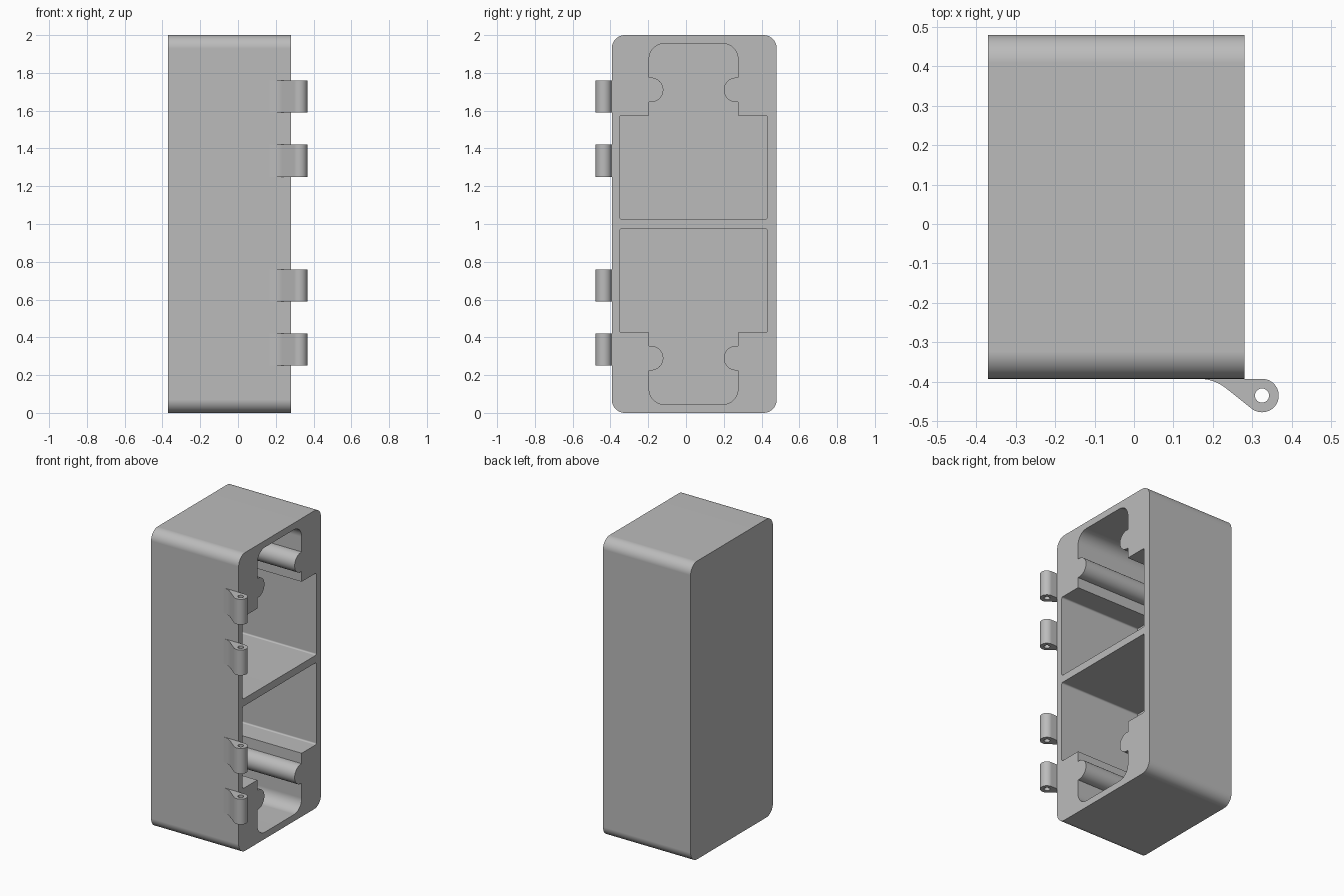
import bpy, bmesh
from math import sin, cos, radians, tan
from mathutils import Vector

if "Cube" in bpy.data.objects:
    bpy.data.objects.remove(bpy.data.objects["Cube"], do_unlink=True)

grey = bpy.data.materials.new("plain_grey")
grey.use_nodes = True
grey.diffuse_color = (0.5, 0.5, 0.5, 1)
grey.node_tree.nodes["Principled BSDF"].inputs["Base Color"].default_value = (0.5, 0.5, 0.5, 1)

LEFT, RIGHT = 0.28, -0.37        # open side and closed side
FRONT, BACK = -0.393, 0.48
WALL = 0.05
MID_Y = 0.04                     # centre line of the compartments


def arc(cx, cy, r, start, end, steps=16):
    angles = [radians(start + (end - start) * i / steps) for i in range(steps + 1)]
    return [(cx + r * cos(a), cy + r * sin(a)) for a in angles]


def rounded_rect(x0, x1, y0, y1, r):
    return (arc(x1 - r, y1 - r, r, 0, 90) + arc(x0 + r, y1 - r, r, 90, 180)
            + arc(x0 + r, y0 + r, r, 180, 270) + arc(x1 - r, y0 + r, r, 270, 360))


def prism(name, profile, lo, hi, axis):
    """Extrude a closed profile along x (profile in y, z) or z (profile in x, y)."""
    bm = bmesh.new()
    place = (lambda a, b: (lo, a, b)) if axis == "x" else (lambda a, b: (a, b, lo))
    face = bm.faces.new([bm.verts.new(place(a, b)) for a, b in profile])
    new = bmesh.ops.extrude_face_region(bm, geom=[face])["geom"]
    step = Vector((hi - lo, 0, 0) if axis == "x" else (0, 0, hi - lo))
    bmesh.ops.translate(bm, vec=step, verts=[v for v in new if isinstance(v, bmesh.types.BMVert)])
    bmesh.ops.recalc_face_normals(bm, faces=bm.faces)
    mesh = bpy.data.meshes.new(name)
    bm.to_mesh(mesh)
    bm.free()
    mesh.materials.append(grey)
    obj = bpy.data.objects.new(name, mesh)
    bpy.context.collection.objects.link(obj)
    return obj


def activate(obj):
    bpy.ops.object.select_all(action="DESELECT")
    obj.select_set(True)
    bpy.context.view_layer.objects.active = obj


def cut(obj, cutters):
    activate(obj)
    for cutter in cutters:
        mod = obj.modifiers.new("cut", "BOOLEAN")
        mod.operation = "DIFFERENCE"
        mod.solver = "EXACT"
        mod.object = cutter
        bpy.ops.object.modifier_apply(modifier=mod.name)
        bpy.data.objects.remove(cutter, do_unlink=True)


def finish(obj):
    activate(obj)
    bpy.ops.object.shade_smooth_by_angle(angle=radians(30))
    mod = obj.modifiers.new("clean_shading", "WEIGHTED_NORMAL")
    mod.keep_sharp = True


# Compartment outline: wide bay, narrow neck with a round rib on each side
half = (arc(0.38, 0.035, 0.01, -90, 0, 4) + arc(0.38, 0.565, 0.01, 0, 90, 4)
        + [(0.235, 0.575), (0.235, 0.645)]
        + arc(0.225, 0.71, 0.065, 270, 90, 24)
        + [(0.235, 0.775)]
        + arc(0.155, 0.875, 0.08, 0, 90))
outline = half + [(-u, h) for u, h in reversed(half)]


def compartment(name, side):
    return prism(name, [(MID_Y + u, 1 + side * h) for u, h in outline],
                 RIGHT + WALL, LEFT + 0.1, "x")


# Case body
body = prism("case_body", rounded_rect(FRONT, BACK, 0, 2, 0.07), RIGHT, LEFT, "x")
cut(body, [compartment("upper_cutter", 1), compartment("lower_cutter", -1)])
finish(body)

# Hinge knuckles: a barrel with a curved leaf that runs into the front wall
PIN_X, BARREL, SLOPE, SWEEP = 0.325, 0.0425, 39, 0.11
PIN_Y = FRONT - BARREL
leaf = (arc(PIN_X, PIN_Y, BARREL, 90, SLOPE - 90 - 2 * SLOPE - 0, 28)
        + arc(0.165, FRONT - SWEEP, SWEEP, 90 - SLOPE, 90, 10))

for i, z in enumerate((0.25, 0.59, 1.25, 1.59)):
    knuckle = prism(f"hinge_knuckle_{i + 1}", leaf, z, z + 0.17, "z")
    pin = prism("pin_cutter", arc(PIN_X, PIN_Y, 0.018, 0, 345, 23), z - 0.1, z + 0.3, "z")
    cut(knuckle, [pin])
    finish(knuckle)
